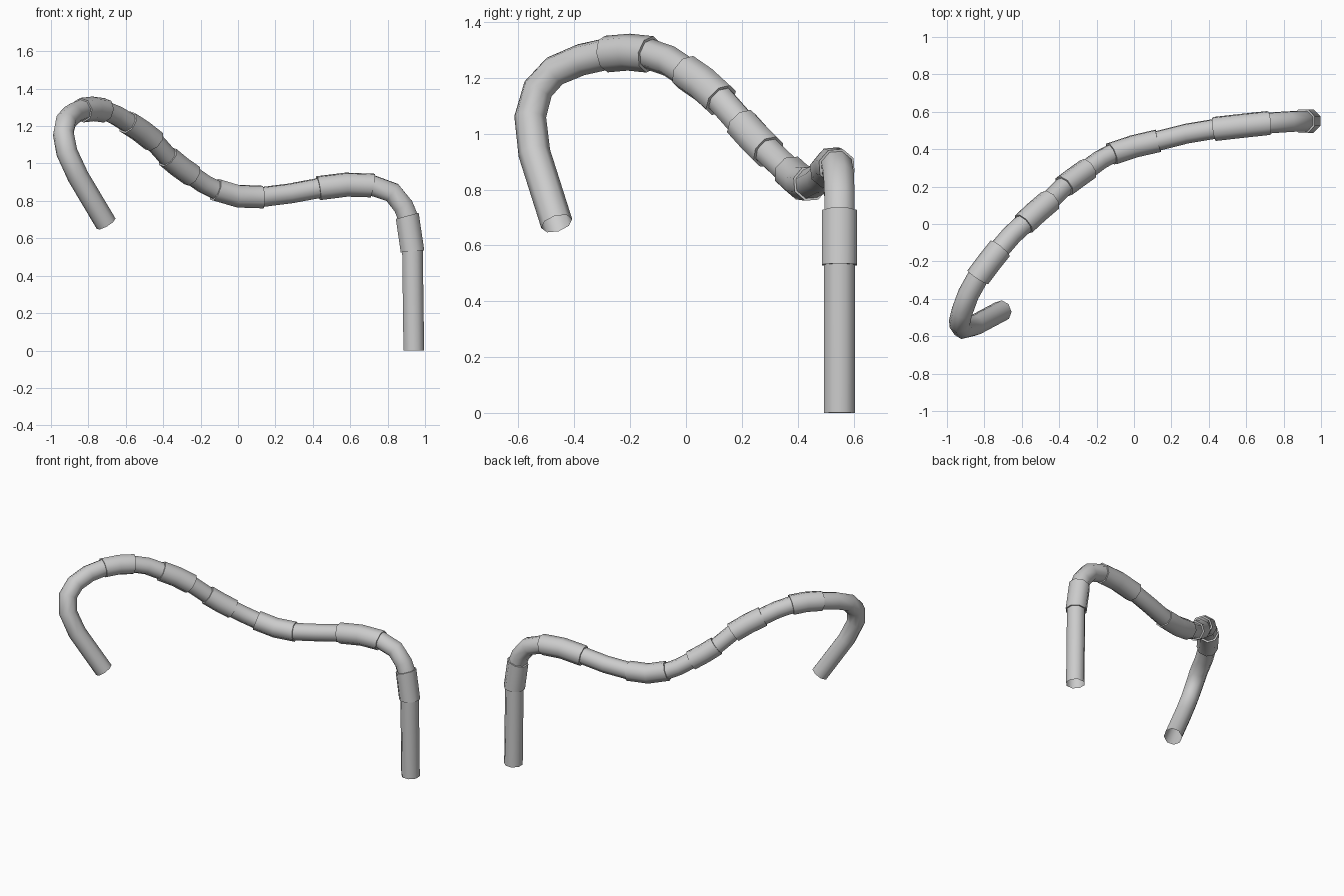
import bpy, bmesh, math
from mathutils import Vector

if "Cube" in bpy.data.objects:
    bpy.data.objects.remove(bpy.data.objects["Cube"])

SIDES = 8
WALL = 0.010   # how far a cuff stands off the pipe

# Centre line runs: (kind, pipe radius, points); each run starts at the previous run's last point
RUNS = [
    ("pipe", 0.058, [(0.94, 0.55, 0), (0.933, 0.55, 0.53)]),
    ("cuff", 0.057, [(0.905, 0.55, 0.72)]),
    ("pipe", 0.057, [(0.885, 0.55, 0.77), (0.825, 0.547, 0.845), (0.72, 0.54, 0.882)]),
    ("cuff", 0.056, [(0.58, 0.525, 0.887), (0.43, 0.508, 0.868)]),
    ("pipe", 0.054, [(0.28, 0.483, 0.84), (0.13, 0.445, 0.821)]),
    ("cuff", 0.053, [(0.0, 0.415, 0.825), (-0.12, 0.375, 0.86)]),
    ("pipe", 0.052, [(-0.18, 0.343, 0.89), (-0.245, 0.295, 0.935)]),
    ("cuff", 0.052, [(-0.315, 0.245, 0.985), (-0.375, 0.20, 1.035)]),
    ("pipe", 0.052, [(-0.45, 0.125, 1.12)]),
    ("cuff", 0.054, [(-0.52, 0.065, 1.175), (-0.59, 0.0, 1.22)]),
    ("pipe", 0.054, [(-0.655, -0.06, 1.26), (-0.715, -0.13, 1.284)]),
    ("cuff", 0.055, [(-0.775, -0.205, 1.292), (-0.835, -0.285, 1.285)]),
    ("pipe", 0.056, [(-0.885, -0.375, 1.265), (-0.92, -0.47, 1.225),
                     (-0.934, -0.53, 1.16), (-0.915, -0.558, 1.06),
                     (-0.855, -0.543, 0.93), (-0.705, -0.463, 0.678)]),
]


def frames(pts):
    """Rotation-minimising frames along the centre line."""
    out, side = [], Vector((1, 0, 0))
    for i, p in enumerate(pts):
        a = (p - pts[i - 1]).normalized() if i else Vector()
        b = (pts[i + 1] - p).normalized() if i + 1 < len(pts) else Vector()
        t = (a + b).normalized()
        side = (side - t * side.dot(t)).normalized()
        out.append((p, side, t.cross(side)))
    return out


def sweep(name, rings):
    """Skin open rings of (frame, radius)."""
    bm = bmesh.new()
    loops = []
    for (p, u, v), r in rings:
        loop = []
        for k in range(SIDES):
            a = 2 * math.pi * (k + 0.5) / SIDES
            loop.append(bm.verts.new(p + r * (u * math.cos(a) + v * math.sin(a))))
        loops.append(loop)
    for lo, hi in zip(loops, loops[1:]):
        for k in range(SIDES):
            n = (k + 1) % SIDES
            bm.faces.new((lo[k], lo[n], hi[n], hi[k]))
    me = bpy.data.meshes.new(name)
    bm.to_mesh(me)
    bm.free()
    ob = bpy.data.objects.new(name, me)
    bpy.context.collection.objects.link(ob)
    bpy.context.view_layer.objects.active = ob
    ob.select_set(True)
    bpy.ops.object.shade_smooth_by_angle(angle=math.radians(55))
    ob.select_set(False)


path = frames([Vector(p) for _, _, pts in RUNS for p in pts])
start = 0
count = {"pipe": 0, "cuff": 0}
for i, (kind, r, pts) in enumerate(RUNS):
    end = start + len(pts) - (1 if i == 0 else 0)
    part = path[start:end + 1]
    count[kind] += 1
    if kind == "pipe":
        rings = [(f, r * 1.03) for f in part]
    else:
        # cuff sleeve with a lip at each end
        rings = [(part[0], r)] + [(f, (r + WALL) * 1.02) for f in part] + [(part[-1], r)]
    sweep(f"{kind}_{count[kind]}", rings)
    start = end
